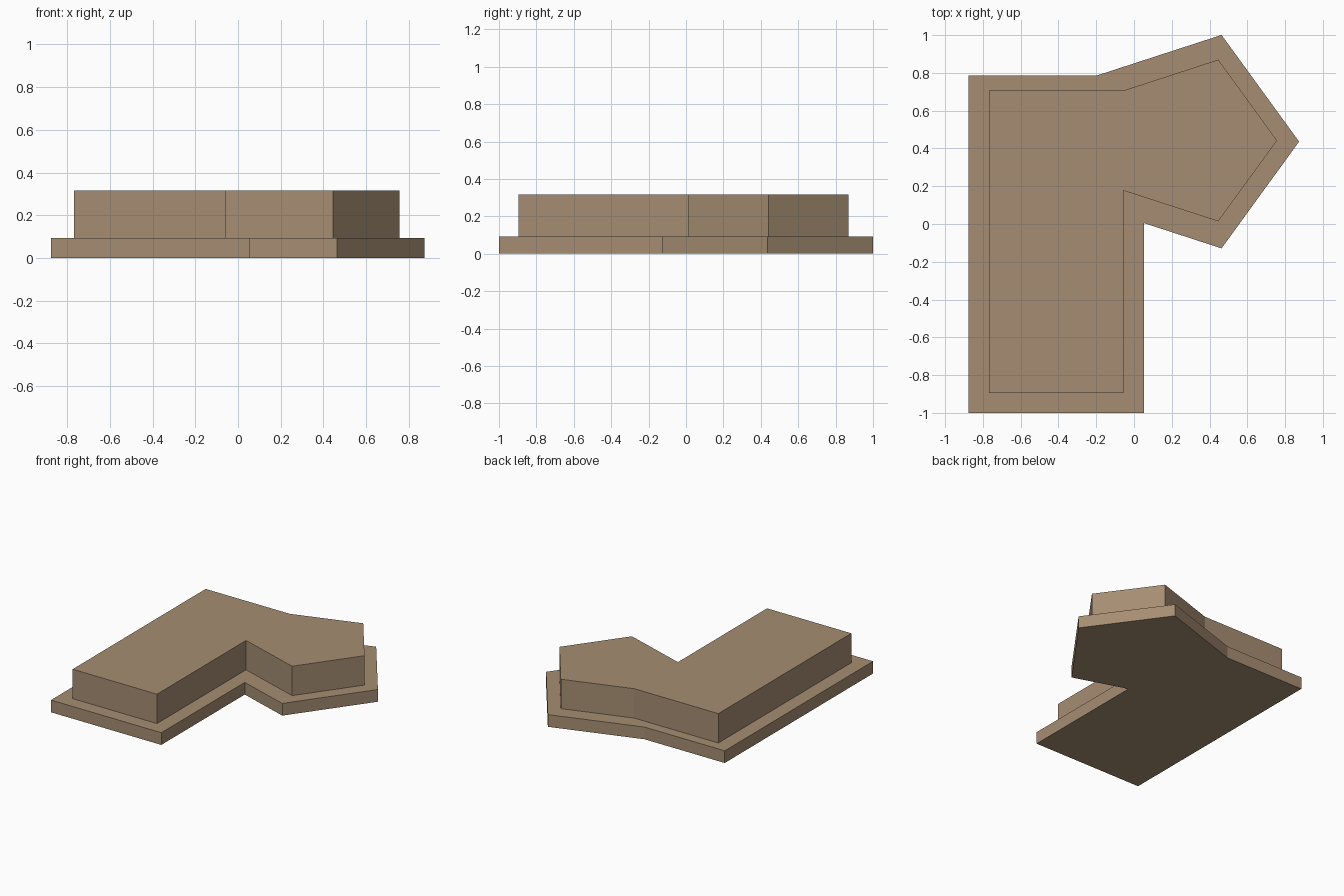
import bpy, bmesh, math

if "Cube" in bpy.data.objects:
    bpy.data.objects.remove(bpy.data.objects["Cube"])

# one flat tan colour
tan = bpy.data.materials.new("tan")
tan.diffuse_color = (0.38, 0.27, 0.17, 1)
tan.use_nodes = True
tan.node_tree.nodes["Principled BSDF"].inputs["Base Color"].default_value = tan.diffuse_color


def wing_and_turret(x0, x1, y0, y1, cx, cy, r):
    """Outline of a long rectangle joined to a regular pentagon pointing +x."""
    p = [(cx + r * math.cos(math.radians(72 * k)),
          cy + r * math.sin(math.radians(72 * k))) for k in range(5)]
    # pentagon's lower left edge crosses the rectangle's right side at x1
    (ax, ay), (bx, by) = p[3], p[4]
    t = (x1 - ax) / (bx - ax)
    corner = (x1, ay + t * (by - ay))
    return [(x0, y0), (x1, y0), corner, p[4], p[0], p[1], (p[2][0], y1), (x0, y1)]


def slab(name, outline, z0, z1):
    """Closed prism from an outline."""
    bm = bmesh.new()
    face = bm.faces.new([bm.verts.new((x, y, z0)) for x, y in outline])
    top = bmesh.ops.extrude_face_region(bm, geom=[face], use_keep_orig=True)
    bmesh.ops.translate(bm, vec=(0, 0, z1 - z0),
                        verts=[g for g in top["geom"] if isinstance(g, bmesh.types.BMVert)])
    bmesh.ops.recalc_face_normals(bm, faces=bm.faces)
    mesh = bpy.data.meshes.new(name)
    bm.to_mesh(mesh)
    bm.free()
    mesh.materials.append(tan)
    obj = bpy.data.objects.new(name, mesh)
    bpy.context.collection.objects.link(obj)
    return obj


# wide low base
slab("base_plinth", wing_and_turret(-0.876, 0.054, -1.0, 0.785, 0.28, 0.436, 0.594), 0, 0.093)
# narrower body standing on it
slab("upper_body", wing_and_turret(-0.767, -0.056, -0.895, 0.706, 0.307, 0.442, 0.450), 0.093, 0.317)
